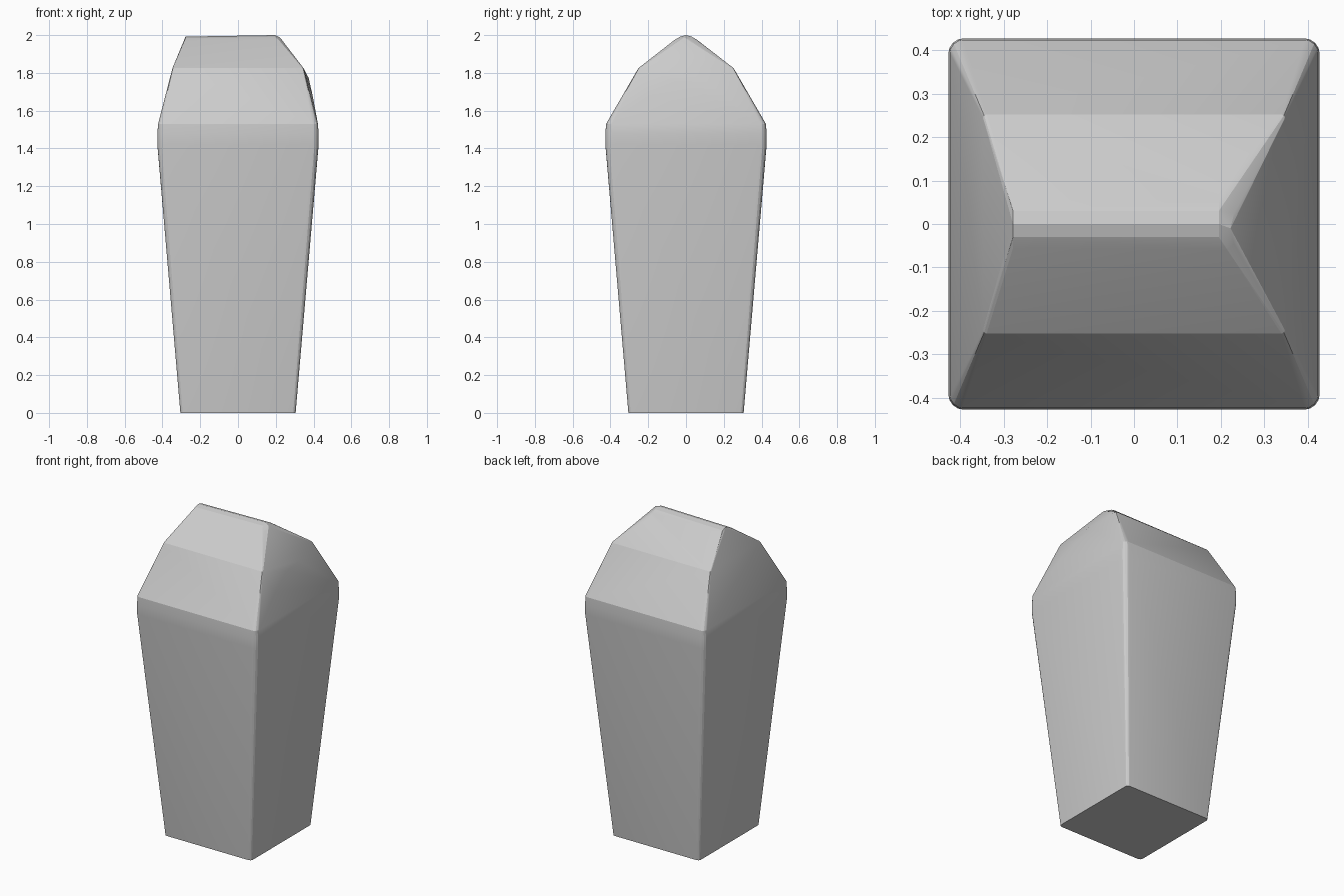
import bpy, bmesh, math

cube = bpy.data.objects.get("Cube")
if cube:
    bpy.data.objects.remove(cube, do_unlink=True)

# Single plain grey
grey = bpy.data.materials.new("plain grey")
grey.use_nodes = True
grey.diffuse_color = (0.6, 0.6, 0.6, 1)
grey.node_tree.nodes["Principled BSDF"].inputs["Base Color"].default_value = (0.6, 0.6, 0.6, 1)


def ring(hx, hy, z, radius, steps=4):
    """Rounded rectangle section, as a list of points."""
    points = []
    for corner in range(4):
        middle = math.radians(45 + 90 * corner)
        sx, sy = math.copysign(1, math.cos(middle)), math.copysign(1, math.sin(middle))
        for i in range(steps + 1):
            a = math.radians(90 * corner + 90 * i / steps)
            points.append((sx * (hx - radius) + radius * math.cos(a),
                           sy * (hy - radius) + radius * math.sin(a), z))
    return points


# Tapered shaft, shoulder and upper facets
points = ring(0.305, 0.305, 0, 0.02)
points += ring(0.427, 0.427, 1.42, 0.036)
points += ring(0.427, 0.427, 1.48, 0.036)
points += ring(0.423, 0.423, 1.53, 0.03)
points += ring(0.347, 0.252, 1.825, 0.008, 2)

# Rounded ridge, slightly lower at its right end and shorter on the left
for y, z in ((0.075, 1.962), (0.055, 1.977), (0.03, 1.992), (0, 2.0)):
    for s in (-1, 1):
        points += [(-0.278, s * y, z - 0.008), (0.195, s * y, z)]
points += [(0.215, -0.06, 1.975), (0.23, -0.045, 1.972),
           (0.23, 0.025, 1.974), (0.222, -0.01, 1.988)]

# Shallow bulge on the left face
points += [(0.373, 0.08, 1.775), (0.377, -0.05, 1.76), (0.395, -0.2, 1.68)]

# Skin the convex form
bm = bmesh.new()
for p in points:
    bm.verts.new(p)
hull = bmesh.ops.convex_hull(bm, input=bm.verts[:])
loose = {g for g in hull["geom_interior"] + hull["geom_unused"]
         if isinstance(g, bmesh.types.BMVert) and not g.link_faces}
bmesh.ops.delete(bm, geom=list(loose), context="VERTS")
bmesh.ops.dissolve_limit(bm, angle_limit=math.radians(0.5), verts=bm.verts[:], edges=bm.edges[:])
bmesh.ops.recalc_face_normals(bm, faces=bm.faces[:])
mesh = bpy.data.meshes.new("tapered_block")
bm.to_mesh(mesh)
bm.free()
mesh.materials.append(grey)

block = bpy.data.objects.new("tapered_block", mesh)
bpy.context.collection.objects.link(block)
bpy.ops.object.select_all(action="DESELECT")
block.select_set(True)
bpy.context.view_layer.objects.active = block
bpy.ops.object.shade_smooth_by_angle(angle=math.radians(12))
